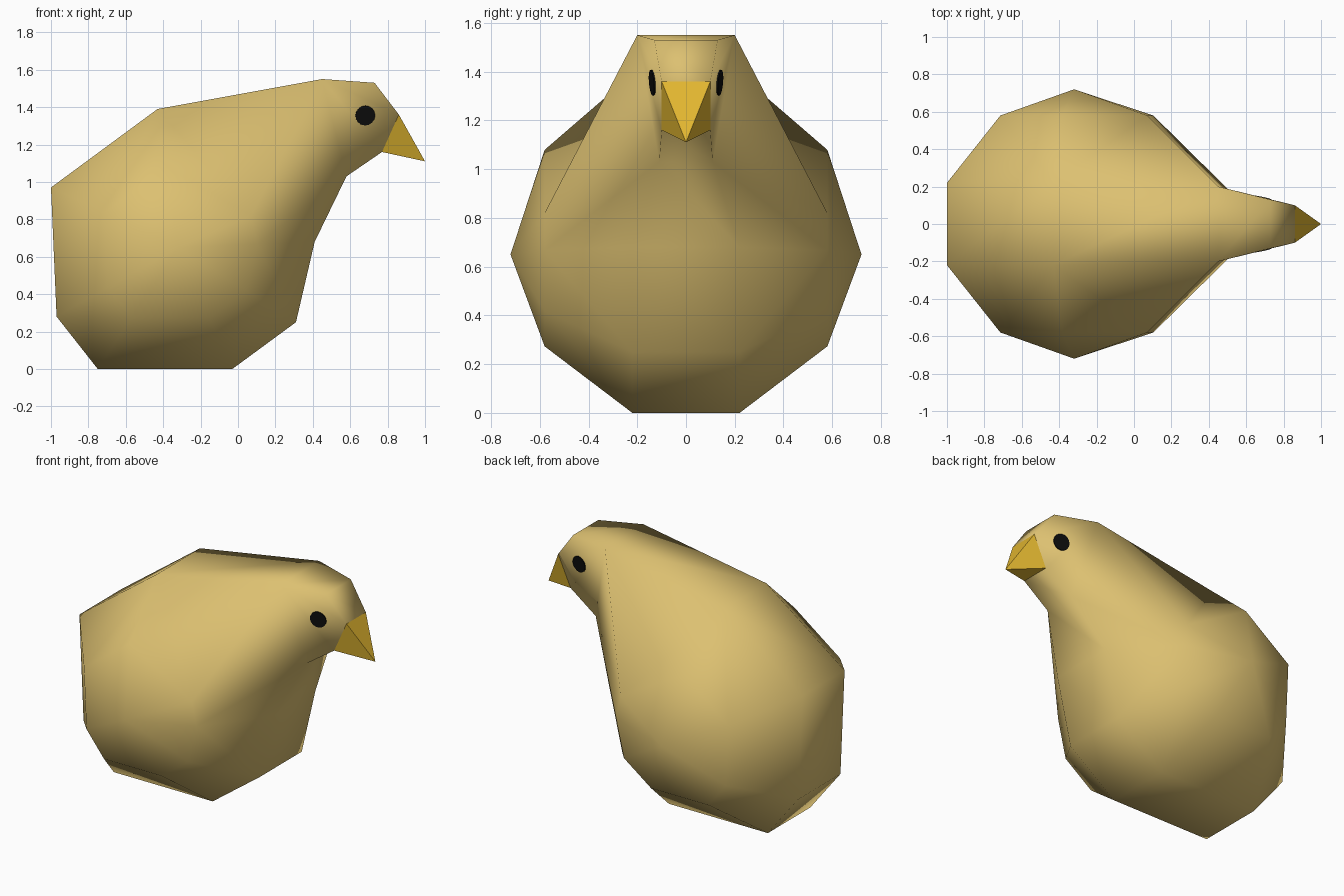
import bpy, bmesh, math
from mathutils import Vector

if "Cube" in bpy.data.objects:
    bpy.data.objects.remove(bpy.data.objects["Cube"])


def material(name, rgb):
    m = bpy.data.materials.new(name)
    m.diffuse_color = (*rgb, 1)
    m.use_nodes = True
    m.node_tree.nodes["Principled BSDF"].inputs["Base Color"].default_value = m.diffuse_color
    return m


def add_object(name, bm, mat, smooth):
    bmesh.ops.recalc_face_normals(bm, faces=bm.faces)
    for f in bm.faces:
        f.smooth = smooth
    me = bpy.data.meshes.new(name)
    bm.to_mesh(me)
    bm.free()
    me.materials.append(mat)
    ob = bpy.data.objects.new(name, me)
    bpy.context.collection.objects.link(ob)
    return ob


feathers = material("tan_feathers", (0.72, 0.53, 0.165))
yellow = material("yellow_beak", (0.76, 0.47, 0.03))
black = material("black_eye", (0.004, 0.004, 0.004))

# Side profile as (x, z, half width): back, rear, belly, chest, then head
PROFILE = [
    (-0.43, 1.39, 0.22), (-1.0, 0.97, 0.22), (-0.97, 0.28, 0.22),
    (-0.75, 0.0, 0.22), (-0.03, 0.0, 0.22), (0.31, 0.25, 0.22),
    (0.41, 0.68, 0.22), (0.58, 1.03, 0.11), (0.77, 1.16, 0.10),
    (0.86, 1.36, 0.10), (0.73, 1.53, 0.13), (0.45, 1.55, 0.20),
]
CX, CZ = -0.32, 0.65
CHIN, JAW, BROW, CROWN, NAPE = 7, 8, 9, 10, 11

# Body and head: domed sides joined by a strip along the middle
bm = bmesh.new()
rims = []
for s in (1, -1):
    out = [bm.verts.new((x, s * w, z)) for x, z, w in PROFILE]
    ring = [bm.verts.new((CX + 0.58 * (x - CX), s * 0.58, CZ + 0.58 * (z - CZ)))
            for x, z, w in PROFILE[:7]]
    ring.append(bm.verts.new((0.07, s * 0.58, 0.82)))
    pole = bm.verts.new((CX, s * 0.72, CZ))
    for i in range(8):
        bm.faces.new((ring[i], ring[(i + 1) % 8], pole))
    for i in range(6):
        bm.faces.new((out[i], out[i + 1], ring[i + 1], ring[i]))
    # neck
    bm.faces.new((ring[6], out[6], out[CHIN]))
    bm.faces.new((ring[6], out[CHIN], ring[7]))
    bm.faces.new((ring[7], out[CHIN], out[NAPE]))
    bm.faces.new((ring[7], out[NAPE], out[0]))
    bm.faces.new((ring[7], out[0], ring[0]))
    # head side
    for a, b in ((CHIN, JAW), (JAW, BROW), (BROW, CROWN)):
        bm.faces.new((out[NAPE], out[a], out[b]))
    rims.append(out)
n = len(PROFILE)
for i in range(n):
    j = (i + 1) % n
    bm.faces.new((rims[0][i], rims[0][j], rims[1][j], rims[1][i]))
add_object("body", bm, feathers, True)

# Beak: four-sided pyramid on the front of the head
bm = bmesh.new()
base = [bm.verts.new((PROFILE[k][0], s * PROFILE[k][2], PROFILE[k][1]))
        for k, s in ((JAW, 1), (BROW, 1), (BROW, -1), (JAW, -1))]
tip = bm.verts.new((1.0, 0, 1.11))
for i in range(4):
    bm.faces.new((base[i], base[(i + 1) % 4], tip))
bm.faces.new(base)
add_object("beak", bm, yellow, False)

# Eyes: thin discs lying on the sides of the head
for s, name in ((1, "left_eye"), (-1, "right_eye")):
    p = [Vector((PROFILE[k][0], s * PROFILE[k][2], PROFILE[k][1]))
         for k in (NAPE, JAW, BROW)]
    nrm = (p[1] - p[0]).cross(p[2] - p[0]).normalized()
    if nrm.y * s < 0:
        nrm = -nrm
    c = Vector((0.68, 0, 1.355))
    c.y = p[0].y - (nrm.x * (c.x - p[0].x) + nrm.z * (c.z - p[0].z)) / nrm.y
    bm = bmesh.new()
    bmesh.ops.create_cone(bm, cap_ends=True, segments=16, radius1=0.053,
                          radius2=0.053, depth=0.008)
    eye = add_object(name, bm, black, False)
    eye.location = c + nrm * 0.002
    eye.rotation_euler = nrm.to_track_quat('Z', 'Y').to_euler()
